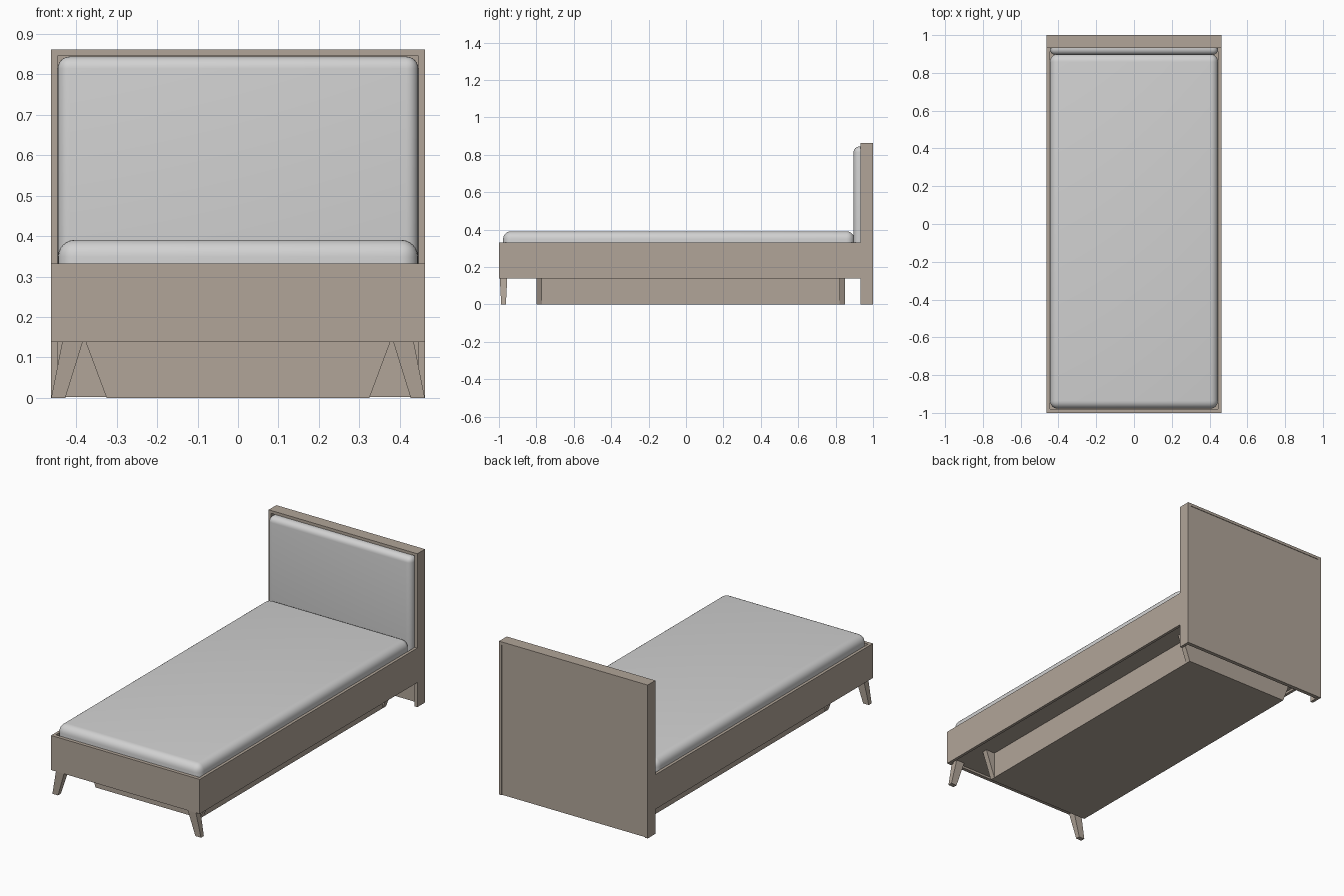
import bpy, bmesh

if "Cube" in bpy.data.objects:
    bpy.data.objects.remove(bpy.data.objects["Cube"])


def material(name, rgb):
    m = bpy.data.materials.new(name)
    m.diffuse_color = (*rgb, 1)
    m.use_nodes = True
    m.node_tree.nodes["Principled BSDF"].inputs["Base Color"].default_value = m.diffuse_color
    return m


WOOD = material("taupe wood", (0.44, 0.375, 0.315))
FABRIC = material("light grey fabric", (0.64, 0.64, 0.64))


def prism(name, bottom, top, z0, z1, mat):
    """Solid between two rectangles (x0, x1, y0, y1) at heights z0 and z1."""
    bm = bmesh.new()
    rings = []
    for (x0, x1, y0, y1), z in ((bottom, z0), (top, z1)):
        rings.append([bm.verts.new((x, y, z)) for x, y in
                      ((x0, y0), (x1, y0), (x1, y1), (x0, y1))])
    bm.faces.new(rings[0][::-1])
    bm.faces.new(rings[1])
    for i in range(4):
        j = (i + 1) % 4
        bm.faces.new((rings[0][i], rings[0][j], rings[1][j], rings[1][i]))
    bmesh.ops.recalc_face_normals(bm, faces=bm.faces)
    me = bpy.data.meshes.new(name)
    bm.to_mesh(me)
    bm.free()
    me.materials.append(mat)
    ob = bpy.data.objects.new(name, me)
    bpy.context.collection.objects.link(ob)
    return ob


def box(name, x0, x1, y0, y1, z0, z1, mat=WOOD):
    return prism(name, (x0, x1, y0, y1), (x0, x1, y0, y1), z0, z1, mat)


def mirrored(name, bottom, top, z0, z1):
    """The same solid on the right and left."""
    def flip(r):
        return (-r[1], -r[0], r[2], r[3])
    prism(name + "_right", bottom, top, z0, z1, WOOD)
    prism(name + "_left", flip(bottom), flip(top), z0, z1, WOOD)


def cushion(name, dims, radius):
    """Soft rounded block."""
    ob = box(name, *dims, FABRIC)
    bev = ob.modifiers.new("round", 'BEVEL')
    bev.width, bev.segments = radius, 6
    bpy.ops.object.select_all(action='DESELECT')
    ob.select_set(True)
    bpy.context.view_layer.objects.active = ob
    bpy.ops.object.modifier_apply(modifier="round")
    bpy.ops.object.shade_smooth_by_angle()


W, BASE, RAIL = 0.462, 0.138, 0.332
T = 0.016   # board thickness

# Headboard: side boards, top board and slightly recessed back panel
side = (W - T, W, 0.932, 1.0)
mirrored("headboard_side", side, side, 0, 0.862)
box("headboard_top", -W + T, W - T, 0.932, 1.0, 0.862 - T, 0.862)
box("headboard_panel", -W + T, W - T, 0.975, 0.997, 0.002, 0.862 - T)
cushion("headboard_cushion", (-0.446, 0.446, 0.896, 0.975, 0.20, 0.844), 0.03)

# Bed frame: rails, foot board, head rail and base panel
rail = (W - T, W, -0.98, 0.932)
mirrored("side_rail", rail, rail, BASE, RAIL)
box("foot_board", -W, W, -1.0, -0.98, BASE, RAIL)
box("head_rail", -W + T, W - T, 0.916, 0.932, BASE, RAIL - 0.08)
box("base_panel", -W + T, W - T, -0.98, 0.916, BASE + 0.012, BASE + 0.04)

# Mattress
cushion("mattress", (-0.445, 0.445, -0.978, 0.9, BASE + 0.04, 0.391), 0.042)

# Splayed tapered front legs
mirrored("front_leg", (0.427, W, -0.988, -0.963), (0.38, 0.432, -0.996, -0.955),
         0, BASE + 0.013)

# Storage plinth: straight box between two tapered end boards
box("storage_box", -0.325, 0.325, -0.77, 0.82, 0, BASE + 0.013)
for name, y0, y1 in (("storage_front_end", -0.80, -0.77),
                     ("storage_back_end", 0.82, 0.85)):
    prism(name, (-0.325, 0.325, y0, y1), (-0.381, 0.381, y0, y1), 0, BASE + 0.012, WOOD)
